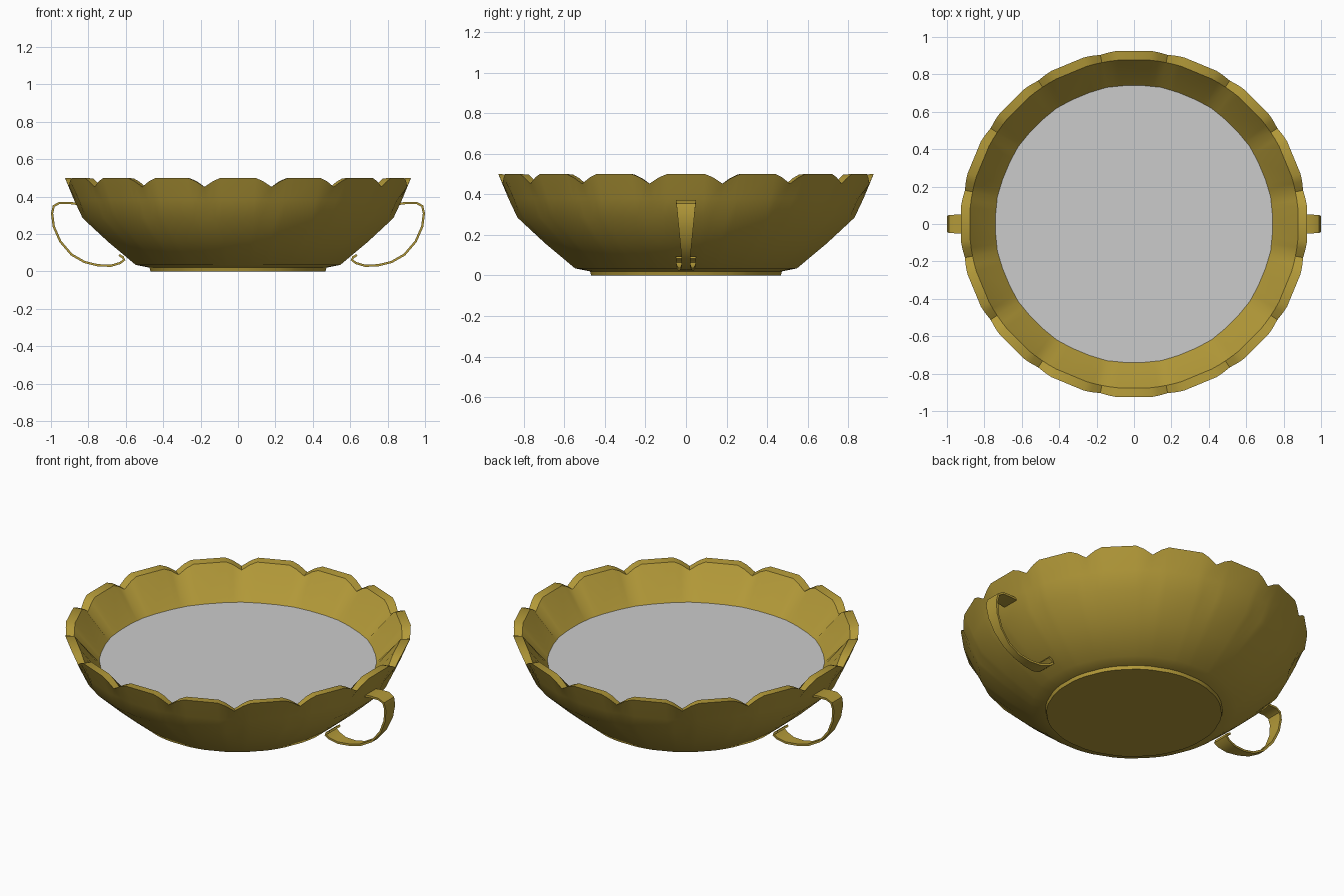
import bpy
import bmesh
from math import radians, sin, cos, tau
from mathutils import Vector

cube = bpy.data.objects.get("Cube")
if cube:
    bpy.data.objects.remove(cube, do_unlink=True)

LOBES = 16


def material(name, colour):
    mat = bpy.data.materials.new(name)
    mat.use_nodes = True
    mat.diffuse_color = (*colour, 1)
    mat.node_tree.nodes["Principled BSDF"].inputs["Base Color"].default_value = (*colour, 1)
    return mat


def finish(bm, name, mat, angle=32):
    bmesh.ops.recalc_face_normals(bm, faces=bm.faces)
    mesh = bpy.data.meshes.new(name)
    bm.to_mesh(mesh)
    bm.free()
    mesh.materials.append(mat)
    obj = bpy.data.objects.new(name, mesh)
    bpy.context.collection.objects.link(obj)
    bpy.ops.object.select_all(action="DESELECT")
    obj.select_set(True)
    bpy.context.view_layer.objects.active = obj
    bpy.ops.object.shade_smooth_by_angle(angle=radians(angle))
    return obj


def bridge(bm, a, b):
    for i in range(len(a)):
        j = (i + 1) % len(a)
        bm.faces.new((a[i], a[j], b[j], b[i]))


gold = material("gold", (0.45, 0.32, 0.04))
pale = material("pale grey", (0.6, 0.6, 0.6))

# Angular samples: (angle, notch strength), one notch between each pair of lobes
pattern = ((-5.5, 0.0), (-3, 0.35), (0, 1.0), (3, 0.35), (5.5, 0.0))
samples = [(radians((k + 0.5) * 360 / LOBES + a), n) for k in range(LOBES) for a, n in pattern]

# Bowl profile: radius, height, flute depth, notch depth
profile = (
    (0.47, 0.0, 0, 0), (0.475, 0.02, 0, 0), (0.55, 0.035, 0, 0),
    (0.70, 0.16, 0, 0), (0.835, 0.285, 0.004, 0), (0.88, 0.38, 0.01, 0),
    (0.93, 0.5, 0.008, 0.048), (0.88, 0.497, 0.0, 0.05),
    (0.74, 0.315, 0, 0), (0.5, 0.1, 0, 0),
)
bm = bmesh.new()
rings = []
for r, z, flute, notch in profile:
    rings.append([bm.verts.new(((r - flute * n) * cos(a), (r - flute * n) * sin(a), z - notch * n))
                  for a, n in samples])
for a, b in zip(rings, rings[1:]):
    bridge(bm, a, b)
bm.faces.new(rings[0])
bm.faces.new(rings[-1])
finish(bm, "bowl", gold)

# Liquid surface
bm = bmesh.new()
bmesh.ops.create_circle(bm, cap_ends=True, segments=LOBES * 2, radius=0.745)
bmesh.ops.translate(bm, verts=bm.verts, vec=(0, 0, 0.32))
finish(bm, "liquid", pale)

# Handle path: x, z, half width
path = (
    (0.85, 0.36, 0.05), (0.90, 0.366, 0.05), (0.955, 0.366, 0.05), (0.985, 0.35, 0.047),
    (0.994, 0.31, 0.043), (0.985, 0.24, 0.036), (0.95, 0.16, 0.028), (0.89, 0.09, 0.022),
    (0.82, 0.05, 0.022), (0.75, 0.033, 0.028), (0.68, 0.03, 0.038),
    (0.63, 0.045, 0.046), (0.608, 0.062, 0.05), (0.615, 0.075, 0.05), (0.635, 0.088, 0.05),
)
HALF = 0.006


def handle(name, side):
    bm = bmesh.new()
    loops = []
    points = [Vector((x, 0, z)) for x, z, w in path]
    for i, (x, z, w) in enumerate(path):
        t = (points[min(i + 1, len(path) - 1)] - points[max(i - 1, 0)]).normalized()
        n = Vector((-t.z, 0, t.x)) * HALF
        loops.append([bm.verts.new((side * (x + s * n.x), y * w, z + s * n.z))
                      for s, y in ((1, -1), (1, 1), (-1, 1), (-1, -1))])
    for a, b in zip(loops, loops[1:]):
        bridge(bm, a, b)
    bm.faces.new(loops[0])
    bm.faces.new(loops[-1])
    finish(bm, name, gold, 45)


handle("left_handle", 1)
handle("right_handle", -1)
